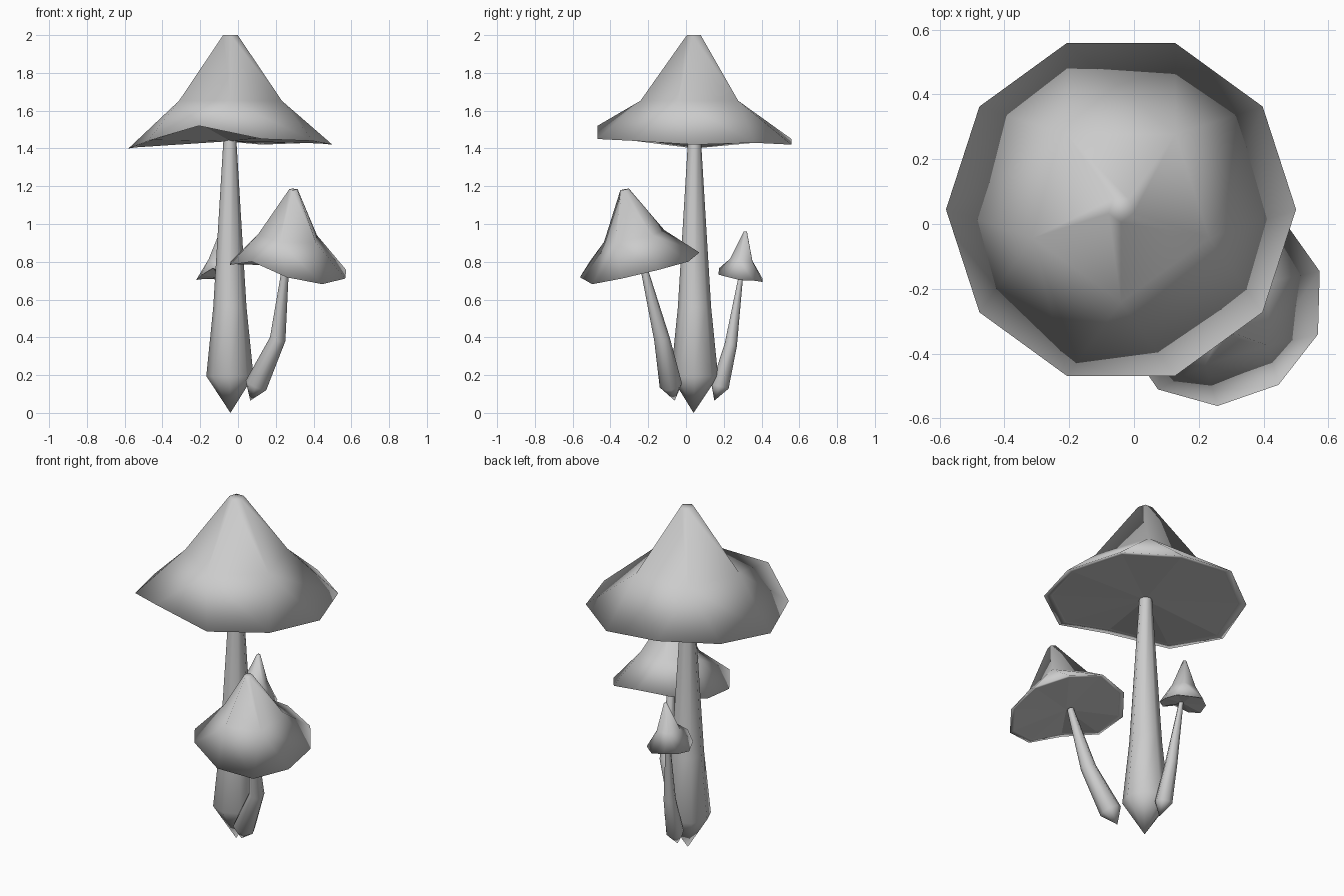
import bpy
import bmesh
from math import cos, sin, radians
from mathutils import Vector

if "Cube" in bpy.data.objects:
    bpy.data.objects.remove(bpy.data.objects["Cube"])

# Wavy rim heights (every 36 degrees), relative to the cap base
WAVE = [-.01, 0, -.01, .02, 0, -.03, .01, .09, .02, .01]
WAVE_MEDIUM = [-.025, -.015, -.01, .02, 0, -.02, .01, .09, .012, -.035]
UP = Vector((0, 0, 1))


def finish(bm, name, angle):
    bmesh.ops.recalc_face_normals(bm, faces=bm.faces)
    mesh = bpy.data.meshes.new(name)
    bm.to_mesh(mesh)
    bm.free()
    ob = bpy.data.objects.new(name, mesh)
    bpy.context.collection.objects.link(ob)
    bpy.ops.object.select_all(action='DESELECT')
    ob.select_set(True)
    bpy.context.view_layer.objects.active = ob
    bpy.ops.object.shade_smooth_by_angle(angle=radians(angle))
    return ob


def cap(name, base, r, h, axis, turn, wave=WAVE):
    """Five-sided cone flaring to a ten-sided wavy rim, narrow lip and flat underside."""
    bm = bmesh.new()
    rot = UP.rotation_difference(Vector(axis))

    def vert(deg, rad, z):
        a = radians(deg + turn)
        p = Vector((rad * r * cos(a), rad * r * sin(a), z * h))
        return bm.verts.new(Vector(base) + rot @ p)

    tip = [vert(54 + 72 * i, .075, 1) for i in range(5)]
    mid = [vert(54 + 72 * i, .53, .39) for i in range(5)]
    rim = [vert(36 * k, 1, wave[k] / .57) for k in range(10)]
    lip = [vert(36 * k, .92, (wave[k] + .006) / .57) for k in range(10)]
    centre = vert(0, 0, .015)
    bm.faces.new(tip)
    for i in range(5):
        j = (i + 1) % 5
        a, b, c = (2 * i + 1) % 10, (2 * i + 2) % 10, (2 * i + 3) % 10
        bm.faces.new((tip[i], mid[i], mid[j], tip[j]))
        bm.faces.new((mid[i], rim[a], rim[b]))
        bm.faces.new((mid[i], rim[b], rim[c], mid[j]))
    for k in range(10):
        n = (k + 1) % 10
        bm.faces.new((rim[k], lip[k], lip[n], rim[n]))
    for k in range(10):
        bm.faces.new((lip[k], centre, lip[(k + 1) % 10]))
    ob = finish(bm, name, 178)
    for f in ob.data.polygons[-10:]:   # flat underside
        f.use_smooth = False


def stem(name, foot, path, sides=8):
    """Tapered tube along (x, y, z, radius) points, ending in a pointed foot."""
    bm = bmesh.new()
    pts = [Vector(p[:3]) for p in path]
    rings = []
    for i, p in enumerate(path):
        d = pts[min(i + 1, len(pts) - 1)] - pts[max(i - 1, 0)]
        rot = UP.rotation_difference(d)
        rings.append([bm.verts.new(pts[i] + rot @ Vector((
            p[3] * cos(radians(360 * k / sides)),
            p[3] * sin(radians(360 * k / sides)), 0))) for k in range(sides)])
    end = bm.verts.new(foot)
    for k in range(sides):
        n = (k + 1) % sides
        bm.faces.new((end, rings[0][n], rings[0][k]))
        for lo, hi in zip(rings, rings[1:]):
            bm.faces.new((lo[k], lo[n], hi[n], hi[k]))
    bm.faces.new(rings[-1])
    finish(bm, name, 62)


# Large mushroom
cap("large_cap", (-.04, .045, 1.43), .54, .57, (0, 0, 1), 0)
stem("large_stem", (-.04, .04, 0), [(-.043, .045, .195, .125),
     (-.043, .045, .56, .088), (-.043, .045, 1.45, .034)])

# Medium mushroom, leaning to the front right
cap("medium_cap", (.265, -.243, .772), .323, .42, (.075, -.2, 1), -19, WAVE_MEDIUM)
stem("medium_stem", (.065, -.06, .065), [(.095, -.08, .145, .06),
     (.21, -.127, .39, .042), (.252, -.225, .775, .018)])

# Small mushroom behind
cap("small_cap", (-.097, .288, .712), .124, .25, (.04, .11, 1), 0)
stem("small_stem", (-.05, .15, .065), [(-.055, .18, .14, .047),
     (-.06, .237, .36, .033), (-.085, .29, .72, .012)])
